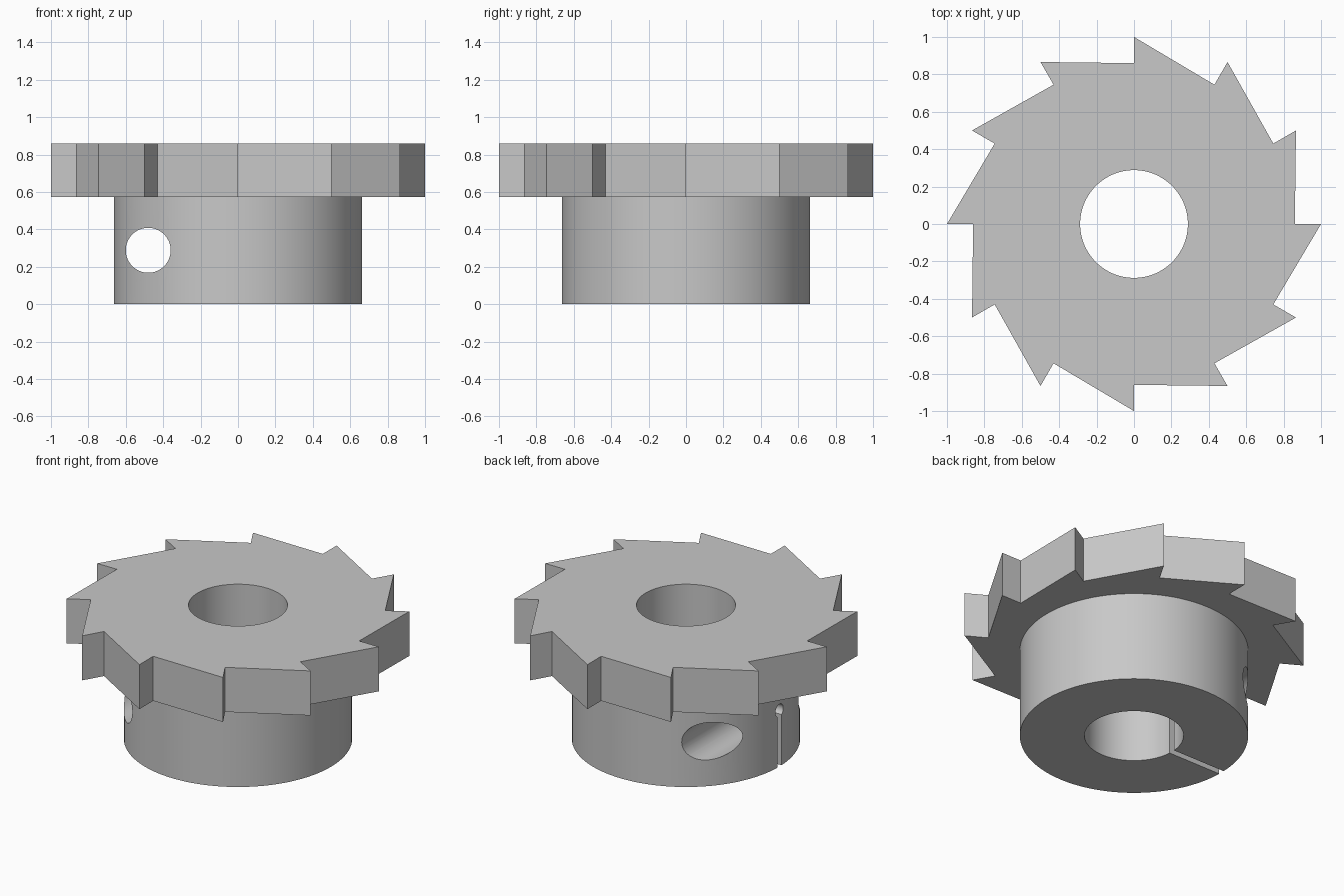
import bpy, bmesh, math
from mathutils import Matrix

cube = bpy.data.objects.get("Cube")
if cube:
    bpy.data.objects.remove(cube, do_unlink=True)

HUB_TOP, TOP = 0.572, 0.858
HUB_R, BORE_R, ROOT_R = 0.664, 0.288, 0.86
TEETH = 12

steel = bpy.data.materials.new("light_grey_steel")
steel.use_nodes = True
grey = (0.58, 0.58, 0.58, 1)
steel.diffuse_color = grey
steel.node_tree.nodes["Principled BSDF"].inputs["Base Color"].default_value = grey


def make_object(name, bm):
    bmesh.ops.recalc_face_normals(bm, faces=bm.faces)
    mesh = bpy.data.meshes.new(name)
    bm.to_mesh(mesh)
    bm.free()
    mesh.materials.append(steel)
    obj = bpy.data.objects.new(name, mesh)
    bpy.context.collection.objects.link(obj)
    return obj


def cylinder(name, radius, length, centre, axis="Z", sides=128):
    turn = {"Z": Matrix(), "X": Matrix.Rotation(math.pi / 2, 4, "Y"),
            "Y": Matrix.Rotation(math.pi / 2, 4, "X")}[axis]
    bm = bmesh.new()
    bmesh.ops.create_cone(bm, cap_ends=True, segments=sides, radius1=radius,
                          radius2=radius, depth=length,
                          matrix=Matrix.Translation(centre) @ turn)
    return make_object(name, bm)


def box(name, size, centre):
    bm = bmesh.new()
    bmesh.ops.create_cube(bm, size=1, matrix=Matrix.Translation(centre)
                          @ Matrix.Diagonal((*size, 1)))
    return make_object(name, bm)


def combine(target, tool, operation):
    mod = target.modifiers.new(tool.name, "BOOLEAN")
    mod.operation, mod.object, mod.solver = operation, tool, "EXACT"
    bpy.context.view_layer.objects.active = target
    bpy.ops.object.modifier_apply(modifier=mod.name)
    bpy.data.objects.remove(tool, do_unlink=True)


# Toothed disc: each tooth has a radial face and a long sloping back
bm = bmesh.new()
ring = []
for i in range(TEETH):
    a = 2 * math.pi * i / TEETH
    for r in (1.0, ROOT_R):
        # root first, then tip, so the slope runs on to the next root
        ring.append((a, r))
order = []
for i in range(TEETH):
    order += [ring[2 * i], ring[2 * i + 1]]
verts = [bm.verts.new((r * math.cos(-a), r * math.sin(-a), HUB_TOP))
         for i in range(TEETH)
         for a, r in (order[2 * i + 1], order[2 * i])]
face = bm.faces.new(verts)
extruded = bmesh.ops.extrude_face_region(bm, geom=[face])["geom"]
bmesh.ops.translate(bm, vec=(0, 0, TOP - HUB_TOP),
                    verts=[v for v in extruded if isinstance(v, bmesh.types.BMVert)])
wheel = make_object("ratchet_wheel_with_hub", bm)

# Hub below the disc, joined into one solid
hub_height = HUB_TOP + 0.1
combine(wheel, cylinder("hub", HUB_R, hub_height, (0, 0, hub_height / 2)), "UNION")

# Shaft bore, clamp screw hole, clamping slit and its round relief end
combine(wheel, cylinder("shaft_bore", BORE_R, 2, (0, 0, 0.5)), "DIFFERENCE")
combine(wheel, cylinder("screw_hole", 0.12, 2, (-0.48, 0, 0.288), "Y", 64), "DIFFERENCE")
combine(wheel, box("clamp_slit", (0.9, 0.04, 0.56), (-0.55, 0, 0.08)), "DIFFERENCE")
combine(wheel, cylinder("slit_relief", 0.04, 0.9, (-0.55, 0, 0.36), "X", 32), "DIFFERENCE")

# Smooth round walls, sharp edges elsewhere
for obj in bpy.context.selected_objects:
    obj.select_set(False)
wheel.select_set(True)
bpy.context.view_layer.objects.active = wheel
bpy.ops.object.shade_smooth_by_angle(angle=math.radians(25))
